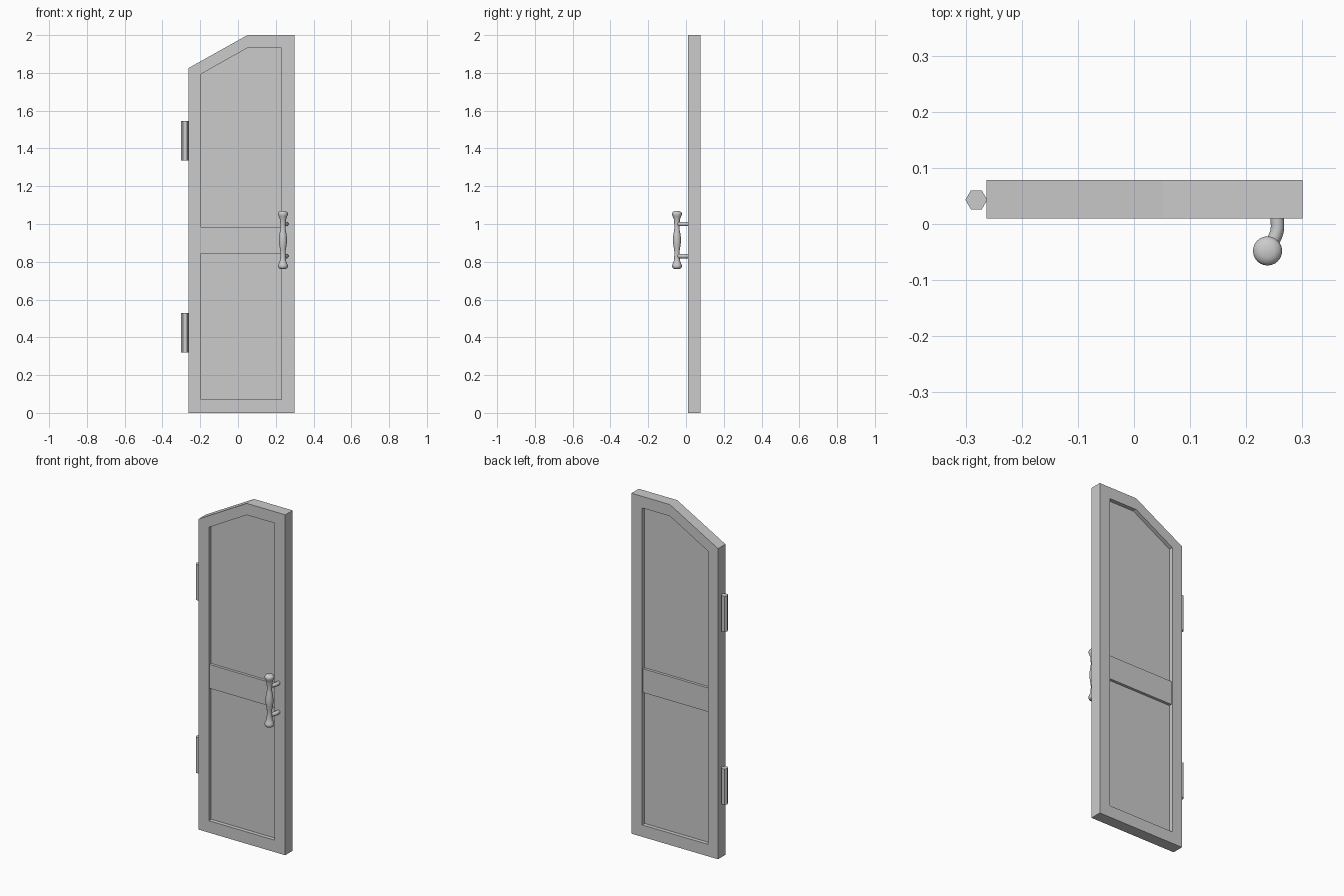
import bpy, bmesh, math

if "Cube" in bpy.data.objects:
    bpy.data.objects.remove(bpy.data.objects["Cube"])

OUTER = [(-0.263, 0), (0.3, 0), (0.3, 2), (0.05, 2), (-0.263, 1.825)]
INNER = [(-0.197, 0.07), (0.23, 0.07), (0.23, 1.932), (0.05, 1.932), (-0.197, 1.793)]


def finish(name, bm):
    bmesh.ops.recalc_face_normals(bm, faces=bm.faces)
    me = bpy.data.meshes.new(name)
    bm.to_mesh(me)
    bm.free()
    ob = bpy.data.objects.new(name, me)
    bpy.context.collection.objects.link(ob)
    return ob


def ring(bm, outline, y):
    return [bm.verts.new((x, y, z)) for x, z in outline]


def bridge(bm, a, b):
    for i in range(len(a)):
        j = (i + 1) % len(a)
        bm.faces.new((a[i], a[j], b[j], b[i]))


def slab(name, outline, y0, y1):
    bm = bmesh.new()
    a, b = ring(bm, outline, y0), ring(bm, outline, y1)
    bm.faces.new(a)
    bm.faces.new(b)
    bridge(bm, a, b)
    return finish(name, bm)


# Frame with an opening that follows the sloped top
bm = bmesh.new()
loops = [ring(bm, OUTER, 0.01), ring(bm, OUTER, 0.078),
         ring(bm, INNER, 0.078), ring(bm, INNER, 0.01)]
for i in range(4):
    bridge(bm, loops[i], loops[(i + 1) % 4])
finish("door_frame", bm)

# Recessed panel and middle rail
slab("door_panel", INNER, 0.033, 0.055)
slab("middle_rail", [(-0.197, 0.845), (0.23, 0.845), (0.23, 0.985), (-0.197, 0.985)], 0.017, 0.071)

# Six-sided hinge barrels
for name, z in (("lower_hinge", 0.425), ("upper_hinge", 1.44)):
    bpy.ops.mesh.primitive_cylinder_add(vertices=6, radius=0.0195, depth=0.21,
                                        location=(-0.281, 0.043, z),
                                        rotation=(0, 0, math.pi / 6))
    bpy.context.object.name = name

# Turned handle grip, half profile (radius, height) mirrored about its middle
HALF = [(0.021, 0), (0.0205, 0.016), (0.018, 0.034), (0.0145, 0.054), (0.0135, 0.07),
        (0.0145, 0.09), (0.0165, 0.11), (0.021, 0.122), (0.0255, 0.133),
        (0.026, 0.141), (0.022, 0.149), (0.013, 0.153), (0, 0.1545)]
profile = [(r, -h) for r, h in HALF[:0:-1]] + HALF
bm = bmesh.new()
vs = [bm.verts.new((r, 0, h)) for r, h in profile]
edges = [bm.edges.new(p) for p in zip(vs, vs[1:])]
bmesh.ops.spin(bm, geom=vs + edges, cent=(0, 0, 0), axis=(0, 0, 1),
               angle=2 * math.pi, steps=24)
bmesh.ops.remove_doubles(bm, verts=bm.verts, dist=0.0001)
grip = finish("handle_grip", bm)
grip.location = (0.238, -0.048, 0.915)
for p in grip.data.polygons:
    p.use_smooth = True

# Curved posts joining the grip to the door
for name, z in (("lower_handle_post", 0.83), ("upper_handle_post", 1.0)):
    cu = bpy.data.curves.new(name, "CURVE")
    cu.dimensions = "3D"
    cu.bevel_depth = 0.012
    cu.bevel_resolution = 3
    cu.use_fill_caps = True
    sp = cu.splines.new("BEZIER")
    sp.bezier_points.add(2)
    for bp, co in zip(sp.bezier_points,
                      [(0.238, -0.046, z), (0.2545, -0.014, z), (0.255, 0.014, z)]):
        bp.co = co
        bp.handle_left_type = bp.handle_right_type = "AUTO"
    bpy.context.collection.objects.link(bpy.data.objects.new(name, cu))
